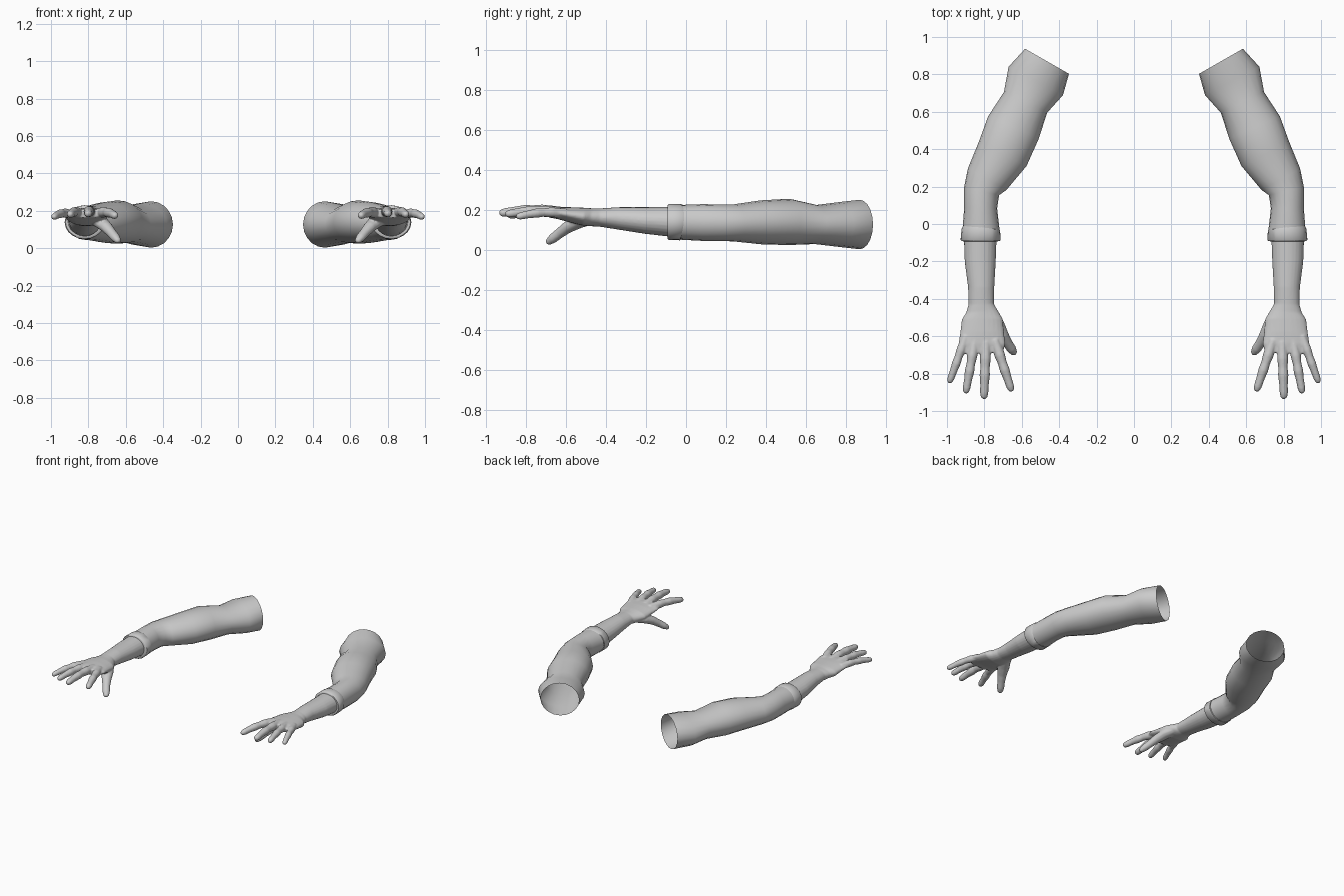
import bpy, bmesh, math
from mathutils import Vector

if "Cube" in bpy.data.objects:
    bpy.data.objects.remove(bpy.data.objects["Cube"])

grey = bpy.data.materials.new("plain grey")
grey.diffuse_color = (0.6, 0.6, 0.6, 1)
grey.use_nodes = True
grey.node_tree.nodes["Principled BSDF"].inputs["Base Color"].default_value = grey.diffuse_color


def add_tube(bm, rings, sides, cap_start=True, cap_end=True, power=1.0):
    """Loft ellipses (centre, half width, half height) along a path."""
    loops = []
    for i, (c, w, h) in enumerate(rings):
        a = Vector(rings[max(i - 1, 0)][0])
        b = Vector(rings[min(i + 1, len(rings) - 1)][0])
        t = (b - a).normalized()
        side = t.cross(Vector((0, 0, 1))).normalized()
        up = side.cross(t)
        loop = []
        for k in range(sides):
            ang = 2 * math.pi * k / sides
            ca, sa = math.cos(ang), math.sin(ang)
            p = (Vector(c) + side * w * math.copysign(abs(ca) ** power, ca)
                 + up * h * math.copysign(abs(sa) ** power, sa))
            loop.append(bm.verts.new(p))
        loops.append(loop)
    for la, lb in zip(loops, loops[1:]):
        for k in range(sides):
            n = (k + 1) % sides
            bm.faces.new((la[k], la[n], lb[n], lb[k]))
    if cap_start:
        bm.faces.new(loops[0][::-1])
    if cap_end:
        bm.faces.new(loops[-1])


def finish(bm, name, remesh=False):
    """Make the right-hand part and its mirrored left-hand twin."""
    bmesh.ops.recalc_face_normals(bm, faces=bm.faces)
    mesh = bpy.data.meshes.new(name)
    bm.to_mesh(mesh)
    bm.free()
    mesh.materials.append(grey)
    ob = bpy.data.objects.new(name, mesh)
    bpy.context.collection.objects.link(ob)
    bpy.context.view_layer.objects.active = ob
    ob.select_set(True)
    if remesh:
        r = ob.modifiers.new("fuse", 'REMESH')
        r.mode = 'VOXEL'
        r.voxel_size = 0.005
        r.use_smooth_shade = True
        s = ob.modifiers.new("soften", 'SMOOTH')
        s.factor = 0.5
        s.iterations = 5
    else:
        bpy.ops.object.shade_smooth_by_angle(angle=math.radians(50))
    pivot = bpy.data.objects.get("mirror_centre")
    if pivot is None:
        pivot = bpy.data.objects.new("mirror_centre", None)
        pivot.hide_render = True
        bpy.context.collection.objects.link(pivot)
    m = ob.modifiers.new("other arm", 'MIRROR')
    m.mirror_object = pivot
    m.use_mirror_merge = False
    ob.select_set(False)


# Sleeve: open at the shoulder, bent at the elbow
bm = bmesh.new()
add_tube(bm, [
    ((0.465, 0.87, 0.127), 0.135, 0.124),
    ((0.525, 0.765, 0.127), 0.164, 0.112),
    ((0.580, 0.650, 0.127), 0.128, 0.098),
    ((0.645, 0.515, 0.140), 0.148, 0.116),
    ((0.702, 0.375, 0.138), 0.143, 0.110),
    ((0.785, 0.240, 0.135), 0.118, 0.093),
    ((0.815, 0.175, 0.136), 0.096, 0.091),
    ((0.820, 0.085, 0.137), 0.088, 0.092),
    ((0.818, -0.03, 0.138), 0.099, 0.087)], 20, False, False)
finish(bm, "sleeve")

# Folded cuff: outer band, bottom rim and short inner lip
bm = bmesh.new()
add_tube(bm, [
    ((0.818, -0.022, 0.138), 0.096, 0.084),
    ((0.819, -0.028, 0.139), 0.103, 0.091),
    ((0.820, -0.086, 0.139), 0.107, 0.090),
    ((0.820, -0.092, 0.139), 0.102, 0.085),
    ((0.820, -0.0925, 0.139), 0.084, 0.074)], 20, False, False)
finish(bm, "cuff")

# Forearm, wrist and palm
bm = bmesh.new()
add_tube(bm, [
    ((0.822, -0.06, 0.140), 0.088, 0.076),
    ((0.822, -0.20, 0.147), 0.083, 0.067),
    ((0.817, -0.34, 0.158), 0.070, 0.056),
    ((0.817, -0.43, 0.162), 0.068, 0.046),
    ((0.813, -0.47, 0.163), 0.086, 0.045),
    ((0.811, -0.51, 0.166), 0.110, 0.045),
    ((0.812, -0.58, 0.176), 0.117, 0.038),
    ((0.813, -0.64, 0.184), 0.126, 0.030),
    ((0.811, -0.69, 0.186), 0.112, 0.023)], 24)


# Fingers: (base, tip, radius), swelling at the joints and drooping at the tip
def finger(base, tip, r):
    base, tip = Vector(base), Vector(tip)
    prof = [(0, 1.05), (0.3, 1.15), (0.45, 0.97), (0.58, 1.08), (0.75, 0.9),
            (0.9, 0.86), (0.97, 0.68), (1.0, 0.3)]
    rings = []
    for f, s in prof:
        p = base.lerp(tip, f)
        p.z += 0.012 * math.sin(math.pi * f)
        rings.append((p, r * s, r * s))
    add_tube(bm, rings, 12)


finger((0.745, -0.62, 0.188), (0.653, -0.895, 0.172), 0.025)
finger((0.792, -0.63, 0.190), (0.802, -0.935, 0.183), 0.026)
finger((0.850, -0.62, 0.188), (0.900, -0.905, 0.178), 0.024)
finger((0.898, -0.60, 0.184), (0.988, -0.850, 0.165), 0.022)

# Thumb with its fleshy base
add_tube(bm, [
    ((0.770, -0.48, 0.155), 0.040, 0.030),
    ((0.735, -0.54, 0.140), 0.044, 0.034),
    ((0.703, -0.595, 0.112), 0.034, 0.030),
    ((0.677, -0.635, 0.082), 0.027, 0.026),
    ((0.655, -0.668, 0.056), 0.026, 0.024),
    ((0.640, -0.690, 0.038), 0.018, 0.016),
    ((0.636, -0.696, 0.033), 0.008, 0.008)], 12)
finish(bm, "forearm_and_hand", True)
